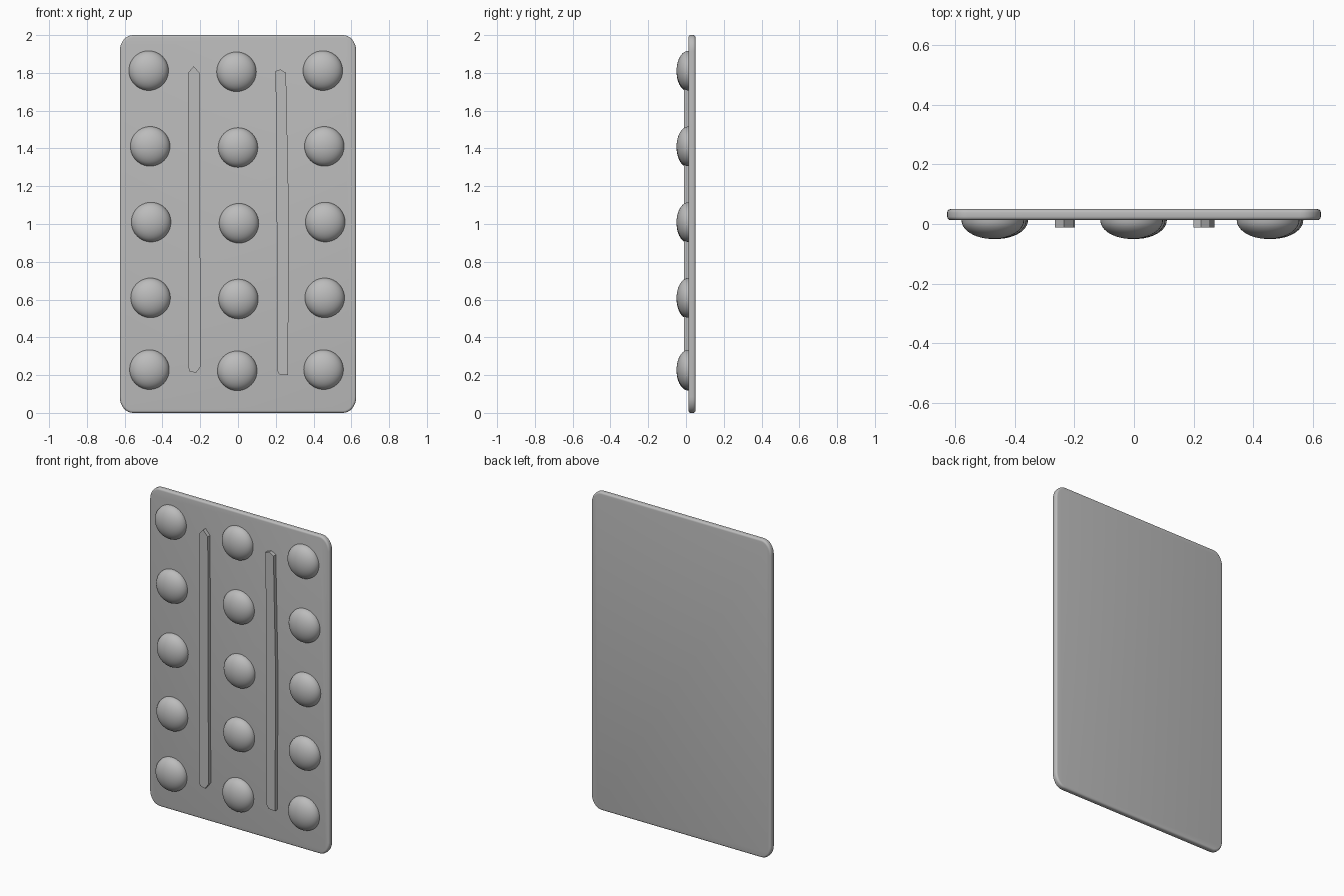
import bpy, bmesh, math
from mathutils import Matrix, Vector

cube = bpy.data.objects.get("Cube")
if cube:
    bpy.data.objects.remove(cube, do_unlink=True)

grey = bpy.data.materials.new("plain grey")
grey.use_nodes = True
colour = (0.5, 0.5, 0.5, 1)
grey.diffuse_color = colour
grey.node_tree.nodes["Principled BSDF"].inputs["Base Color"].default_value = colour

FRONT, BACK = 0.013, 0.05   # y of the panel faces


def finish(bm, name, angle=40):
    bmesh.ops.recalc_face_normals(bm, faces=bm.faces)
    mesh = bpy.data.meshes.new(name)
    bm.to_mesh(mesh)
    bm.free()
    mesh.materials.append(grey)
    obj = bpy.data.objects.new(name, mesh)
    bpy.context.collection.objects.link(obj)
    bpy.ops.object.select_all(action="DESELECT")
    obj.select_set(True)
    bpy.context.view_layer.objects.active = obj
    bpy.ops.object.shade_smooth_by_angle(angle=math.radians(angle))
    return obj


def extrude_outline(outline, y0, y1, name, bevel=0):
    """Extrude an x-z outline along y, rounding the rims if asked."""
    bm = bmesh.new()
    face = bm.faces.new([bm.verts.new((x, y0, z)) for x, z in outline])
    ext = bmesh.ops.extrude_face_region(bm, geom=[face])
    moved = [v for v in ext["geom"] if isinstance(v, bmesh.types.BMVert)]
    bmesh.ops.translate(bm, verts=moved, vec=(0, y1 - y0, 0))
    bmesh.ops.recalc_face_normals(bm, faces=bm.faces)
    if bevel:
        rims = [e for e in bm.edges if abs(e.verts[0].co.y - e.verts[1].co.y) < 1e-5]
        bmesh.ops.bevel(bm, geom=rims, offset=bevel, segments=4,
                        profile=0.5, affect="EDGES")
    return finish(bm, name)


# Flat panel with rounded corners
W, RX, RZ, STEPS = 0.626, 0.07, 0.085, 8
panel = []
for quarter, (sx, sz) in enumerate([(1, 1), (-1, 1), (-1, -1), (1, -1)]):
    for i in range(STEPS + 1):
        a = (quarter + i / STEPS) * math.pi / 2
        panel.append((sx * (W - RX) + RX * math.cos(a),
                      1 + sz * (1 - RZ) + RZ * math.sin(a)))
extrude_outline(panel, FRONT, BACK, "panel", 0.012)

# Two long hand-cut ridges
left_ridge = [(0.199, 1.81), (0.225, 1.818), (0.254, 1.80), (0.27, 1.02),
              (0.264, 0.2), (0.22, 0.203), (0.206, 0.225), (0.206, 0.9)]
right_ridge = [(-0.265, 1.80), (-0.235, 1.835), (-0.203, 1.80), (-0.198, 0.245),
               (-0.222, 0.212), (-0.256, 0.22), (-0.265, 0.25)]
extrude_outline(left_ridge, -0.011, FRONT + 0.005, "left_ridge")
extrude_outline(right_ridge, -0.011, FRONT + 0.005, "right_ridge")


# Domes: half ellipsoids swelling from the front face
def dome(x, z, name):
    bm = bmesh.new()
    bmesh.ops.create_uvsphere(bm, u_segments=40, v_segments=24, radius=1)
    lower = [v for v in bm.verts if v.co.z < -1e-4]
    bmesh.ops.delete(bm, geom=lower, context="VERTS")
    bm.transform(Matrix.Translation(Vector((x, FRONT, z)))
                 @ Matrix.Diagonal((0.105, 0.063, 0.105, 1))
                 @ Matrix.Rotation(math.pi / 2, 4, "X"))
    finish(bm, name, 60)


columns = {"right": (-0.465, 0.003), "middle": (0, -0.003), "left": (0.457, 0.003)}
rows = [(1.809, -0.008), (1.408, 0), (1.007, 0.005), (0.606, 0.002), (0.226, -0.004)]
for side, (x, dz) in columns.items():
    for n, (z, dx) in enumerate(rows, 1):
        dome(x + dx, z + dz, f"{side}_dome_{n}")
